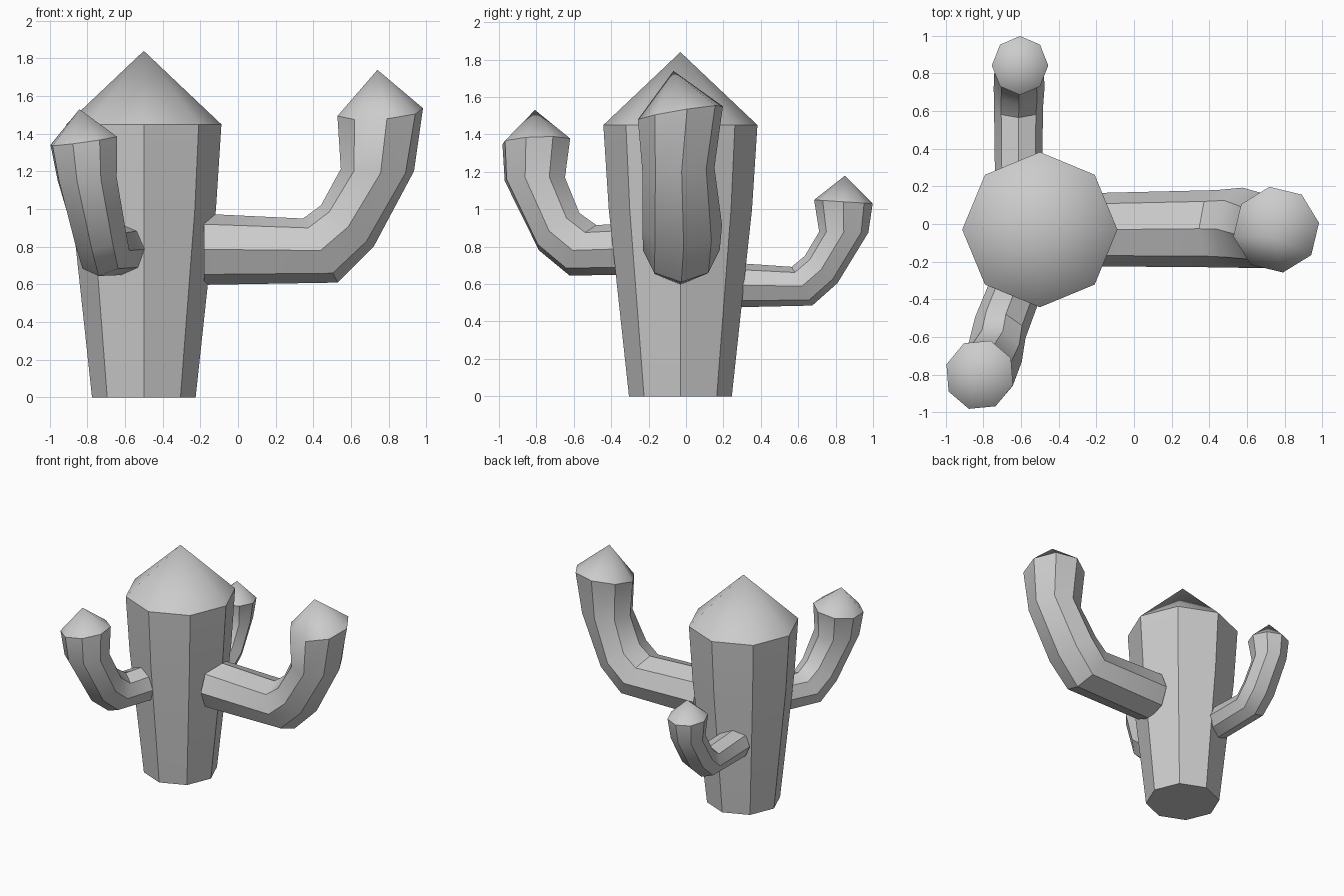
import bpy, bmesh, math
from mathutils import Vector

if "Cube" in bpy.data.objects:
    bpy.data.objects.remove(bpy.data.objects["Cube"])

SIDES = 8


def build(name, rings, apex):
    """Skin a stack of 8-sided rings, closed by a flat base and a pointed tip."""
    bm = bmesh.new()
    loops = [[bm.verts.new(p) for p in ring] for ring in rings]
    bm.faces.new(loops[0][::-1])
    for a, b in zip(loops, loops[1:]):
        for i in range(SIDES):
            j = (i + 1) % SIDES
            bm.faces.new((a[i], a[j], b[j], b[i]))
    tip = bm.verts.new(apex)
    for i in range(SIDES):
        bm.faces.new((loops[-1][i], loops[-1][(i + 1) % SIDES], tip))
    bmesh.ops.recalc_face_normals(bm, faces=bm.faces)
    mesh = bpy.data.meshes.new(name)
    bm.to_mesh(mesh)
    bm.free()
    obj = bpy.data.objects.new(name, mesh)
    bpy.context.collection.objects.link(obj)
    # soft bends and tips, crisp ribs
    bpy.ops.object.select_all(action='DESELECT')
    obj.select_set(True)
    bpy.context.view_layer.objects.active = obj
    bpy.ops.object.shade_smooth_by_angle(angle=math.radians(38))
    return obj


def oval(c, u, w, twist=0):
    angles = [2 * math.pi * i / SIDES + math.radians(twist) for i in range(SIDES)]
    return [c + u * math.cos(a) + w * math.sin(a) for a in angles]


def arm(name, base, heading, sections, tip_height):
    """Sections: inner (d, z), outer (d, z), half width, side shift, side slope, twist."""
    h = math.radians(heading)
    out = Vector((math.cos(h), math.sin(h), 0))
    side = Vector((-math.sin(h), math.cos(h), 0))
    up = Vector((0, 0, 1))
    origin = Vector((*base, 0))
    rings = []
    for inner, outer, width, shift, slope, twist in sections:
        p = origin + out * inner[0] + up * inner[1]
        q = origin + out * outer[0] + up * outer[1]
        c = (p + q) / 2 + side * shift
        u = (q - p) / 2
        w = (side + up * slope) * width
        rings.append(oval(c, u, w, twist))
    apex = c + u.cross(w).normalized() * tip_height
    return build(name, rings, apex)


# trunk
X, Y = Vector((1, 0, 0)), Vector((0, 1, 0))
build("trunk",
      [oval(Vector((-0.5, -0.03, z)), X * r, Y * r)
       for z, r in ((0, 0.275), (1.0, 0.383), (1.45, 0.412))],
      Vector((-0.5, -0.03, 1.84)))

# large arm on the right
arm("right_arm", (0, -0.03), 0, [
    ((-0.18, 0.975), (-0.18, 0.598), 0.195, 0, 0, 0),
    ((0.345, 0.95), (0.53, 0.61), 0.205, 0.005, 0, 0),
    ((0.44, 1.02), (0.72, 0.80), 0.213, 0.01, 0, 2),
    ((0.545, 1.215), (0.935, 1.20), 0.193, -0.01, 0.08, 5),
    ((0.525, 1.50), (0.985, 1.53), 0.23, 0, 0.165, 9),
], 0.228)

# small arm at the back
arm("back_arm", (-0.61, 0), 90, [
    ((0.23, 0.715), (0.23, 0.475), 0.125, 0.003, 0, 0),
    ((0.565, 0.692), (0.675, 0.485), 0.13, 0.003, 0, 0),
    ((0.635, 0.75), (0.81, 0.605), 0.135, 0, 0, 0),
    ((0.712, 0.88), (0.975, 0.875), 0.13, 0, 0, 0),
    ((0.685, 1.05), (0.998, 1.03), 0.15, -0.005, 0, 0),
], 0.14)

# medium arm at the front left
arm("front_arm", (-0.62, -0.32), -112.5, [
    ((0.0, 0.925), (0.0, 0.65), 0.14, 0, 0, 0),
    ((0.17, 0.915), (0.325, 0.645), 0.145, 0.005, 0, 0),
    ((0.26, 0.98), (0.49, 0.78), 0.15, 0.03, 0, 2),
    ((0.35, 1.17), (0.69, 1.15), 0.165, 0.02, 0.05, 4),
    ((0.33, 1.38), (0.71, 1.345), 0.185, 0, 0.11, 5),
], 0.17)
